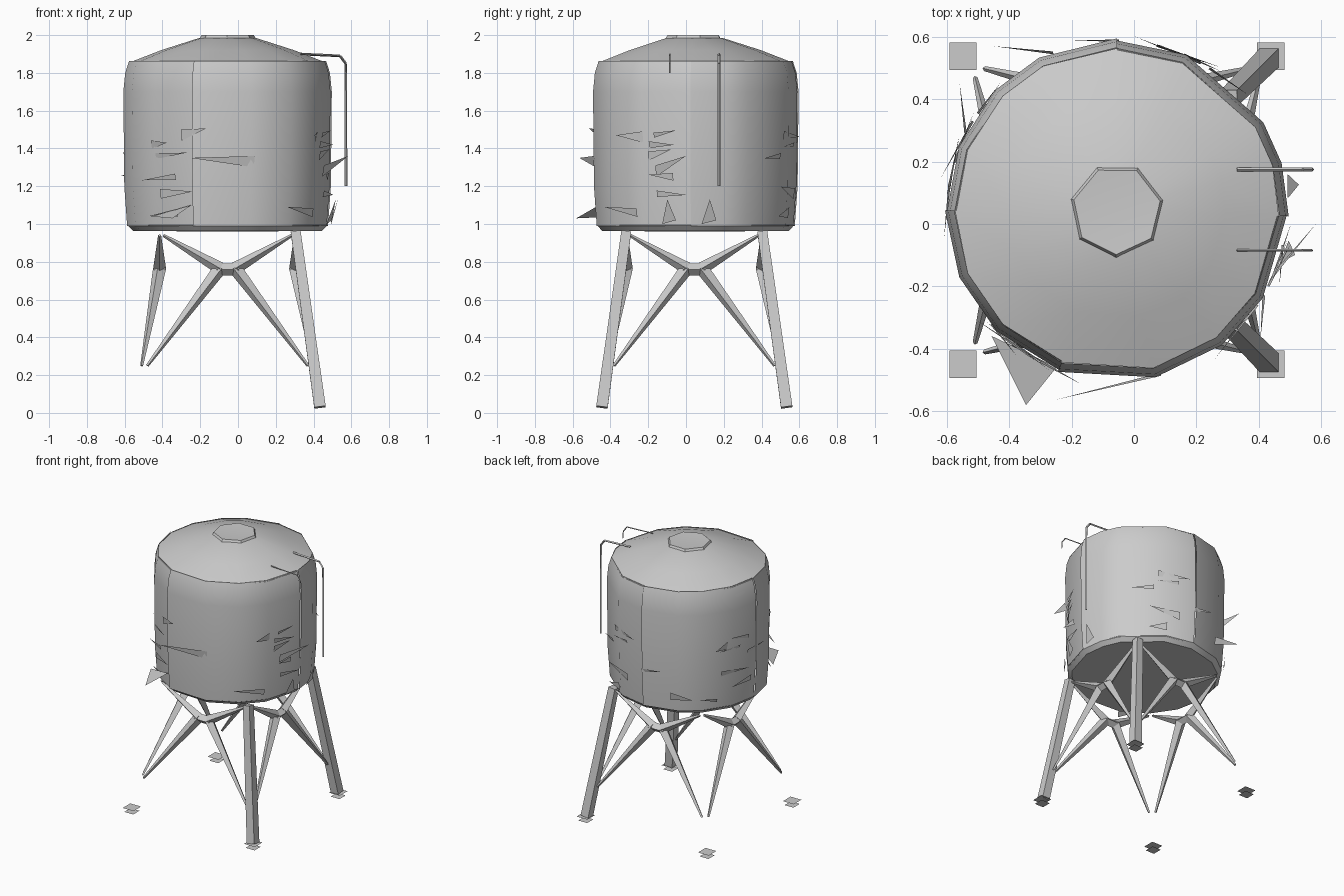
import bpy, bmesh, math, random
from mathutils import Vector

cube = bpy.data.objects.get("Cube")
if cube:
    bpy.data.objects.remove(cube, do_unlink=True)

random.seed(4)
CENTRE = Vector((-0.055, 0.044, 0))

# Uneven corner angles of the tank, grouped into its four wall panels
PANELS = (("front_left", (250, 283, 308, 329, 358)), ("back_left", (358, 376, 391, 426, 450)),
          ("back_right", (450, 477, 495, 518, 540)), ("front_right", (180, 203, 225, 250)))
TANK = [a for _, angles in PANELS for a in angles[:-1]]

grey = bpy.data.materials.new("weathered grey")
grey.use_nodes = True
COLOUR = (0.6, 0.6, 0.6, 1)
grey.diffuse_color = COLOUR
grey.node_tree.nodes["Principled BSDF"].inputs["Base Color"].default_value = COLOUR


def build(name, bm, smooth=False):
    mesh = bpy.data.meshes.new(name)
    bm.to_mesh(mesh)
    bm.free()
    mesh.materials.append(grey)
    obj = bpy.data.objects.new(name, mesh)
    bpy.context.collection.objects.link(obj)
    if smooth:
        bpy.ops.object.select_all(action='DESELECT')
        obj.select_set(True)
        bpy.context.view_layer.objects.active = obj
        bpy.ops.object.shade_smooth_by_angle(angle=math.radians(40))


def polar(degrees, radius, z):
    a = math.radians(degrees)
    return CENTRE + Vector((radius * math.cos(a), radius * math.sin(a), z))


def lathe(name, profile, angles):
    # Rings of (radius, z) at the given angles; a zero radius closes the end at the axis
    bm = bmesh.new()
    sides = len(angles)
    rings = [[bm.verts.new(polar(a, r, z)) for a in (angles if r else [0])] for r, z in profile]
    for low, high in zip(rings, rings[1:]):
        for i in range(sides):
            j = (i + 1) % sides
            quad = [low[i % len(low)], low[j % len(low)], high[j % len(high)], high[i % len(high)]]
            bm.faces.new(list(dict.fromkeys(quad)))
    build(name, bm, smooth=True)


def add_bar(bm, start, end, r_start, r_end):
    # Tapered square bar between two points
    start, end = Vector(start), Vector(end)
    axis = end - start
    made = bmesh.ops.create_cone(bm, cap_ends=True, segments=4, radius1=r_start,
                                 radius2=r_end, depth=axis.length)["verts"]
    spin = axis.to_track_quat('Z', 'Y').to_matrix()
    for v in made:
        v.co = spin @ v.co + (start + end) / 2


def add_triangle(bm, *points):
    bm.faces.new([bm.verts.new(p) for p in points])


# Tank wall: four curved panels, each slightly proud at its first edge
WALL = ((0.525, 0.99), (0.54, 1.2), (0.545, 1.7), (0.535, 1.8), (0.515, 1.862))
for name, angles in PANELS:
    bm = bmesh.new()
    last = len(angles) - 1
    grid = [[bm.verts.new(polar(a, r + 0.007 * (1 - i / last), z)) for i, a in enumerate(angles)]
            for r, z in WALL]
    for low, high in zip(grid, grid[1:]):
        for i in range(last):
            bm.faces.new((low[i], low[i + 1], high[i + 1], high[i]))
    build(name + "_panel", bm, smooth=True)

# Floor, roof and dished cap
lathe("tank_floor", [(0, 0.96), (0.5, 0.963), (0.53, 0.995)], TANK)
lathe("tank_roof", [(0.52, 1.855), (0.35, 1.921), (0.15, 1.985), (0, 1.988)], TANK)
lathe("roof_cap", [(0.152, 1.983), (0.142, 2.0), (0, 1.992)], [12 + 360 * i / 7 for i in range(7)])


# Legs survive on the +x side only
def corner(sx, sy, spread, z):
    return CENTRE + Vector((sx * spread, sy * spread, z))


LEG_TOP, LEG_FOOT = 0.36, 0.494
for side, sy in (("front", -1), ("back", 1)):
    bm = bmesh.new()
    add_bar(bm, corner(1, sy, LEG_TOP, 0.96), corner(1, sy, LEG_FOOT - 0.005, 0.03), 0.037, 0.043)
    build(side + "_leg", bm)

# Foot plates at all four corners: two thin sheets each
for sx in (-1, 1):
    for sy in (-1, 1):
        bm = bmesh.new()
        for z, half in ((0, 0.036), (0.03, 0.044)):
            middle = corner(sx, sy, LEG_FOOT, z)
            corners = [(-half, -half), (half, -half), (half, half), (-half, half)]
            bm.faces.new([bm.verts.new(middle + Vector((x, y, 0))) for x, y in corners])
        build(("left" if sx > 0 else "right") + ("_front" if sy < 0 else "_back") + "_foot", bm)

# Cross bracing: four tapered arms meet at a short hub on each side
for name, turn in (("front", 270), ("left", 0), ("back", 90), ("right", 180)):
    a = math.radians(turn)
    out = Vector((math.cos(a), math.sin(a), 0))
    along = Vector((-out.y, out.x, 0))

    def at(u, depth, z):
        return CENTRE + along * u + out * depth + Vector((0, 0, z))

    bm = bmesh.new()
    for s in (-1, 1):
        hub = at(s * 0.04, 0.36, 0.765)
        add_bar(bm, hub, at(s * 0.34, 0.36, 0.94), 0.034, 0.008)
        add_bar(bm, hub, at(s * 0.425, 0.455, 0.25), 0.036, 0.008)
    add_bar(bm, at(-0.06, 0.36, 0.76), at(0.06, 0.36, 0.76), 0.032, 0.032)
    build(name + "_brace", bm)

# Ladder rails hooked over the roof edge; the front one is broken off short
for name, y, foot, thick in (("back_rail", 0.175, 1.2, 0.007), ("front_rail", -0.085, 1.8, 0.004)):
    path = [(0.33, y, 1.9), (0.54, y, 1.89), (0.57, y, 1.85), (0.572, y, foot)]
    bm = bmesh.new()
    for p, q in zip(path, path[1:]):
        add_bar(bm, p, q, thick, thick)
    build(name, bm)

# Torn slivers of sheet lying along the panel seams
bm = bmesh.new()
for _, angles in PANELS:
    for z in (1.06, 1.16, 1.25, 1.36, 1.42, 1.47):
        root = angles[0] - random.uniform(0, 38)
        reach = random.choice((-1, 1)) * random.uniform(12, 24)
        half = random.uniform(0.012, 0.03)
        add_triangle(bm, polar(root, 0.54, z - half), polar(root, 0.548, z + half),
                     polar(root + reach, random.uniform(0.55, 0.575), z + random.uniform(-0.02, 0.04)))
build("seam_slivers", bm)

# Larger bent shards: base angle, tip angle, tip radius, height, rise
bm = bmesh.new()
for base, tip, radius, z, rise in ((338, 356, 0.64, 1.28, 0.08), (153, 141, 0.65, 1.45, 0.02),
                                   (285, 252, 0.64, 1.33, 0.02), (112, 127, 0.66, 1.1, 0.03),
                                   (330, 318, 0.62, 1.46, 0.01)):
    add_triangle(bm, polar(base, 0.54, z - 0.03), polar(base, 0.55, z + 0.03), polar(tip, radius, z + rise))
add_triangle(bm, polar(225, 0.57, 1.04), polar(249, 0.54, 1.1), polar(245, 0.69, 1.03))
# Upright splinters at the foot of the wall below the ladder
for angle in (-14, 8):
    add_triangle(bm, polar(angle - 4, 0.55, 1.0), polar(angle + 4, 0.56, 1.02), polar(angle, 0.59, 1.13))
build("bent_shards", bm)
